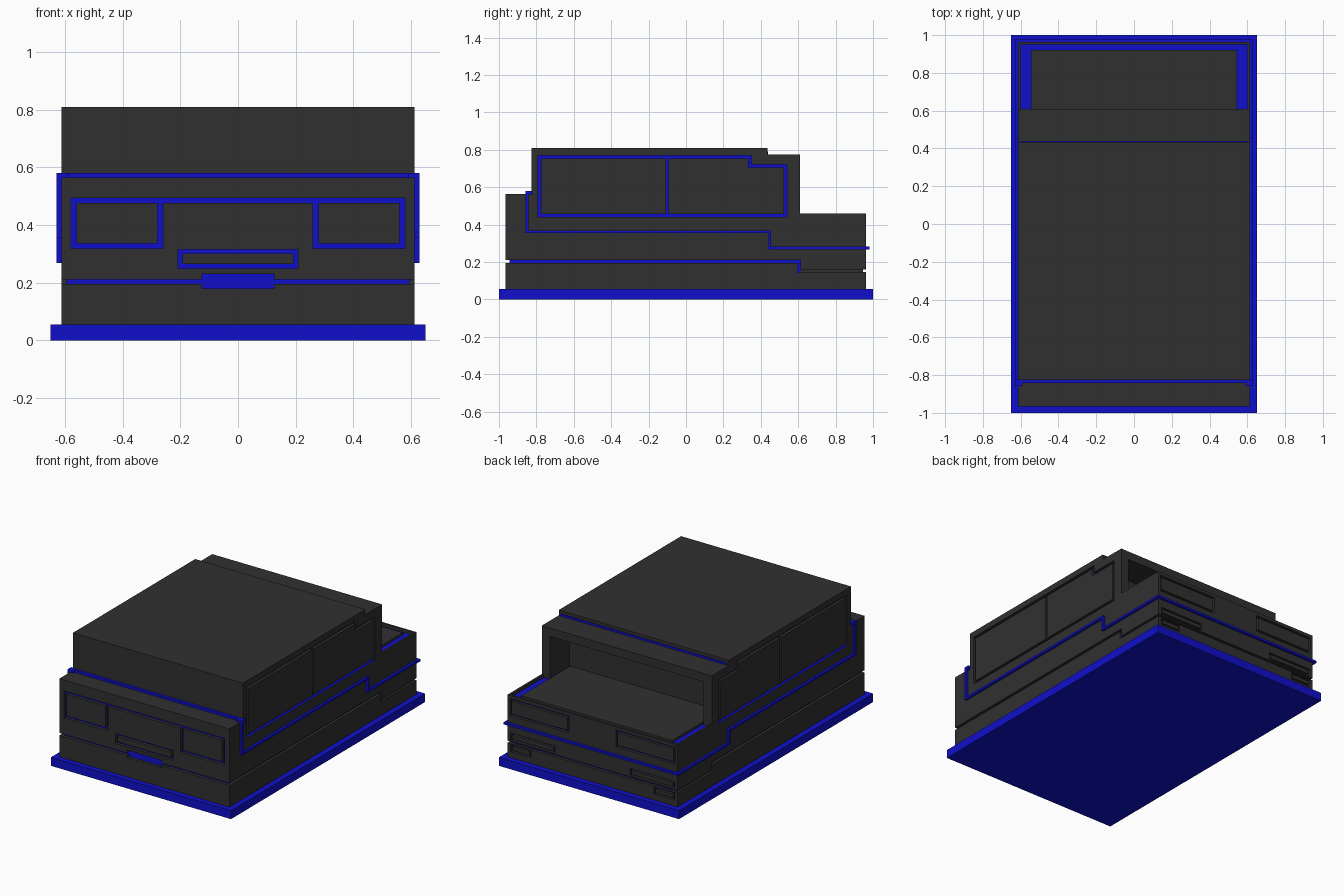
import bpy, bmesh
from mathutils import Vector

cube = bpy.data.objects.get("Cube")
if cube:
    bpy.data.objects.remove(cube, do_unlink=True)


def material(name, rgb):
    m = bpy.data.materials.new(name)
    m.use_nodes = True
    m.diffuse_color = (*rgb, 1)
    m.node_tree.nodes["Principled BSDF"].inputs["Base Color"].default_value = (*rgb, 1)
    return m


DARK = material("charcoal", (0.03, 0.03, 0.03))
BLUE = material("deep blue", (0.005, 0.005, 0.6))


def finish(name, bm, *mats):
    bmesh.ops.recalc_face_normals(bm, faces=bm.faces)
    mesh = bpy.data.meshes.new(name)
    bm.to_mesh(mesh)
    bm.free()
    for m in mats:
        mesh.materials.append(m)
    ob = bpy.data.objects.new(name, mesh)
    bpy.context.collection.objects.link(ob)
    return ob


def add_box(bm, x, y, z):
    vs = bmesh.ops.create_cube(bm, size=1)["verts"]
    for v in vs:
        v.co = [(lo + hi) / 2 + c * (hi - lo) for c, (lo, hi) in zip(v.co, (x, y, z))]


def box(name, x, y, z, mat):
    bm = bmesh.new()
    add_box(bm, x, y, z)
    return finish(name, bm, mat)


def add_ribbon(bm, path, width, axis, a, b, closed=False):
    """Mitred strip along a 2D path, extruded from a to b along the axis."""
    pts = [Vector(p) for p in path]
    n = len(pts)
    place = (lambda p, t: (t, p.x, p.y)) if axis == "x" else (lambda p, t: (p.x, t, p.y))
    rings = []
    for i, p in enumerate(pts):
        dirs = []
        if closed or i > 0:
            dirs.append((p - pts[i - 1]).normalized())
        if closed or i < n - 1:
            dirs.append((pts[(i + 1) % n] - p).normalized())
        nor = [Vector((-d.y, d.x)) for d in dirs]
        m = sum(nor, Vector((0, 0)))
        m = m / m.dot(nor[0]) * width / 2
        rings.append([bm.verts.new(place(q, t)) for q, t in
                      ((p + m, a), (p - m, a), (p - m, b), (p + m, b))])
    for i in range(n if closed else n - 1):
        r, s = rings[i], rings[(i + 1) % n]
        for k in range(4):
            bm.faces.new((r[k], r[(k + 1) % 4], s[(k + 1) % 4], s[k]))
    if not closed:
        bm.faces.new(rings[0])
        bm.faces.new(rings[-1])


def rect(u0, u1, v0, v1):
    return [(u0, v0), (u1, v0), (u1, v1), (u0, v1)]


# Body: stepped side outline extruded across the width
W, CORE_X, CORE_Y, DECK = 0.613, 0.595, 0.945, 0.44
outline = [(-0.965, 0.05), (0.963, 0.05), (0.963, 0.46), (0.61, 0.46), (0.61, 0.775),
           (0.435, 0.775), (0.435, 0.81), (-0.825, 0.81), (-0.825, 0.565), (-0.965, 0.565)]
bm = bmesh.new()
face = bm.faces.new([bm.verts.new((-W, y, z)) for y, z in outline])
ext = bmesh.ops.extrude_face_region(bm, geom=[face])["geom"]
bmesh.ops.translate(bm, vec=(2 * W, 0, 0), verts=[g for g in ext if isinstance(g, bmesh.types.BMVert)])
body = finish("body", bm, DARK, BLUE)

# Panel gaps, lamp frames and cargo recess, all cut from the body
cut = bmesh.new()
for s in (1, -1):
    side = ("x", s * CORE_X, s * 0.65)
    window = [(-0.782, 0.448), (-0.782, 0.762), (0.342, 0.762), (0.342, 0.714),
              (0.533, 0.714), (0.533, 0.448)]
    add_ribbon(cut, window, 0.016, *side, closed=True)
    add_ribbon(cut, [(-0.1, 0.444), (-0.1, 0.766)], 0.014, *side)
    add_ribbon(cut, [(-1, 0.203), (0.605, 0.203), (0.605, 0.145)], 0.016, *side)
    add_ribbon(cut, [(0.61, 0.153), (1, 0.153)], 0.014, "x", s * 0.598, s * 0.65)
    front = ("y", -CORE_Y, -1)
    rear = ("y", CORE_Y, 1)
    add_ribbon(cut, rect(s * 0.27, s * 0.57, 0.327, 0.485), 0.018, *front, closed=True)
    add_ribbon(cut, rect(s * 0.175, s * 0.59, 0.335, 0.432), 0.013, *rear, closed=True)
    add_ribbon(cut, rect(s * 0.275, s * 0.585, 0.174, 0.21), 0.011, *rear, closed=True)
    add_ribbon(cut, rect(s * 0.45, s * 0.585, 0.1, 0.135), 0.011, *rear, closed=True)
add_ribbon(cut, [(-0.265, 0.485), (0.265, 0.485)], 0.017, *front)
add_ribbon(cut, rect(-0.2, 0.2, 0.257, 0.308), 0.015, *front, closed=True)
add_ribbon(cut, [(-0.7, 0.203), (0.7, 0.203)], 0.016, *front)
add_ribbon(cut, [(-0.125, 0.205), (0.125, 0.205)], 0.05, *front)
add_ribbon(cut, [(-0.7, 0.153), (0.7, 0.153)], 0.014, *rear)
add_box(cut, (-0.6, 0.6), (0.61, 0.95), (DECK, 0.6))
add_box(cut, (-0.555, 0.555), (0.41, 0.7), (DECK, 0.72))
cutter = finish("groove_cutter", cut, DARK)
cutter.hide_render = True

mod = body.modifiers.new("grooves", "BOOLEAN")
mod.operation, mod.solver, mod.object, mod.use_self = "DIFFERENCE", "EXACT", cutter, True
bpy.context.view_layer.update()
mesh = bpy.data.meshes.new_from_object(body.evaluated_get(bpy.context.evaluated_depsgraph_get()))
body.modifiers.clear()
body.data = mesh
bpy.data.objects.remove(cutter, do_unlink=True)

# Groove floors and deck floor are blue
for p in mesh.polygons:
    hit = any(abs(p.normal[k]) > 0.9 and abs(abs(p.center[k]) - d) < 0.001
              for k, d in ((0, CORE_X), (1, CORE_Y), (2, DECK)))
    p.material_index = 1 if hit else 0

# Base plate, cargo floor and blue trim
box("base_plate", (-0.65, 0.65), (-1, 1), (0, 0.055), BLUE)
box("cargo_floor", (-0.545, 0.545), (0.415, 0.92), (DECK - 0.005, 0.455), DARK)
box("roof_step_trim", (-0.6, 0.6), (0.43, 0.439), (0.776, 0.79), BLUE)
box("windshield_trim", (-0.63, 0.63), (-0.843, -0.82), (0.56, 0.58), BLUE)
box("rear_band", (-0.63, 0.63), (0.94, 0.98), (0.268, 0.282), BLUE)
for s, name in ((1, "left_band"), (-1, "right_band")):
    bm = bmesh.new()
    add_ribbon(bm, [(-0.85, 0.58), (-0.85, 0.362), (0.447, 0.362), (0.447, 0.275), (0.979, 0.275)],
               0.014, "x", s * 0.59, s * 0.629)
    finish(name, bm, BLUE)
